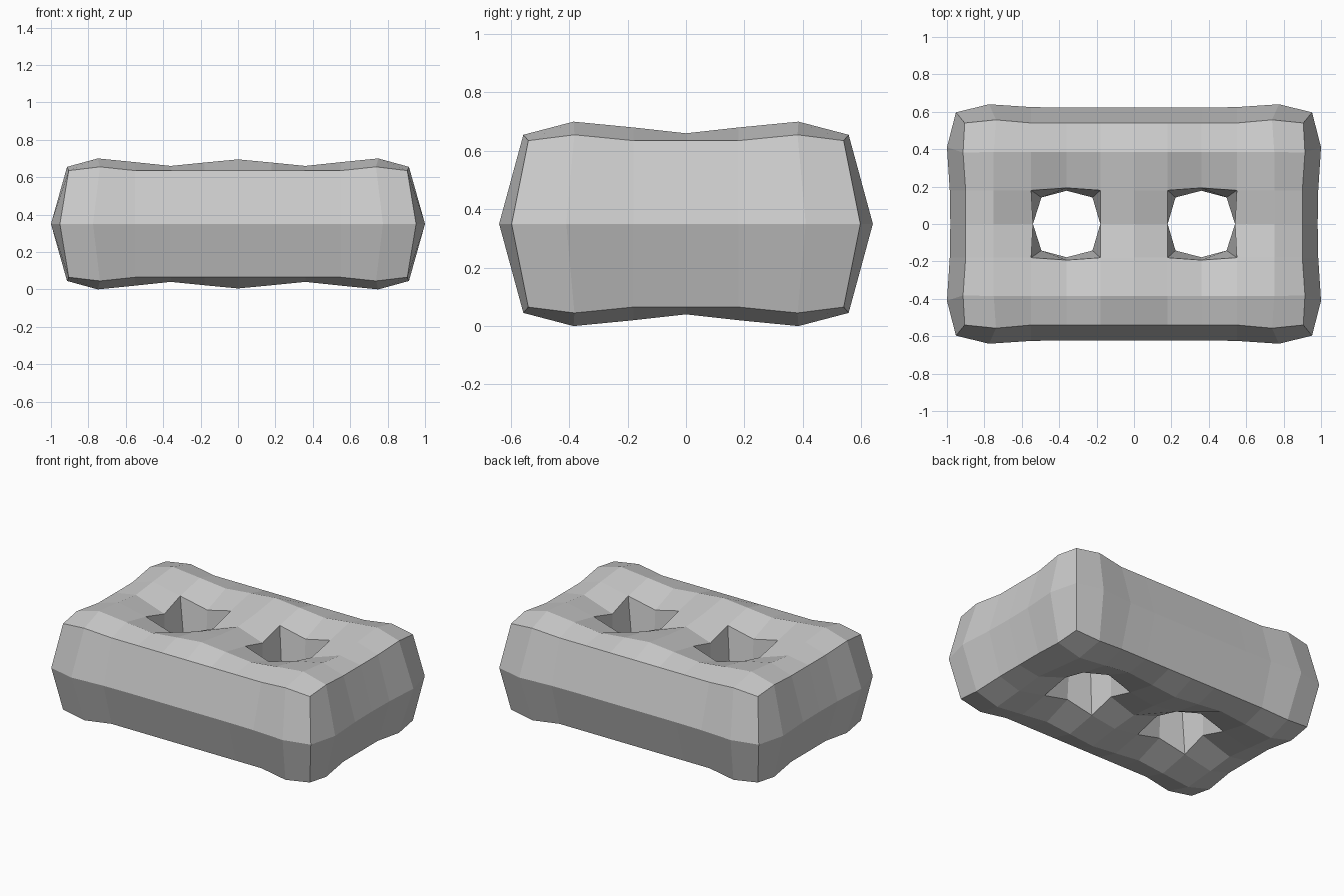
import bpy, bmesh

if "Cube" in bpy.data.objects:
    bpy.data.objects.remove(bpy.data.objects["Cube"])

MID = 0.35  # half height: the block is symmetric about this level

# One eighth of the block: top surface grid (x columns, y rows, z heights)
X = [0, .18, .36, .55, .75, .905]
Y = [0, .18, .385, .54]
Z = [[.65, .59, None, .59, .66, .635],
     [.665, .638, .59, .638, .68, .635],
     [.695, .678, .66, .68, .70, .655],
     [.635, .635, .635, .635, .655, .635]]
# slight bulges of the outer rim and the hole rim
SHIFT = {(4, 3): (.738, .557), (5, 2): (.914, .382), (5, 1): (.90, .18),
         (5, 0): (.90, 0), (2, 1): (.36, .193), (3, 0): (.54, 0)}

bm = bmesh.new()
top = {}
for j, row in enumerate(Z):
    for i, z in enumerate(row):
        if z is not None:
            x, y = SHIFT.get((i, j), (X[i], Y[j]))
            top[i, j] = bm.verts.new((x, y, z - MID))

# top faces, leaving the hole open
for j in range(3):
    for i in range(5):
        if not (j == 0 and i in (1, 2)):
            bm.faces.new([top[k] for k in ((i, j), (i + 1, j), (i + 1, j + 1), (i, j + 1))])


def wall(rim, waist):
    """Join a run of rim vertices to points at the middle level."""
    low = [bm.verts.new((x, y, 0)) for x, y in waist]
    for a in range(len(rim) - 1):
        bm.faces.new([top[rim[a]], top[rim[a + 1]], low[a + 1], low[a]])


# outer side
wall([(i, 3) for i in range(6)] + [(5, 2), (5, 1), (5, 0)],
     [(0, .622), (.18, .622), (.36, .622), (.55, .625), (.775, .64),
      (.952, .597), (1, .41), (.985, .18), (.982, 0)])
# hole wall
wall([(1, 0), (1, 1), (2, 1), (3, 1), (3, 0)],
     [(.18, 0), (.222, .142), (.36, .178), (.495, .142), (.54, 0)])

bmesh.ops.recalc_face_normals(bm, faces=bm.faces)
if top[0, 3].link_faces[0].normal.z < 0:
    bmesh.ops.reverse_faces(bm, faces=bm.faces)
mesh = bpy.data.meshes.new("two_hole_block")
bm.to_mesh(mesh)
bm.free()

block = bpy.data.objects.new("two_hole_block", mesh)
block.location.z = MID
bpy.context.collection.objects.link(block)
mirror = block.modifiers.new("mirror", 'MIRROR')
mirror.use_axis = (True, True, True)
mirror.merge_threshold = 0.001
